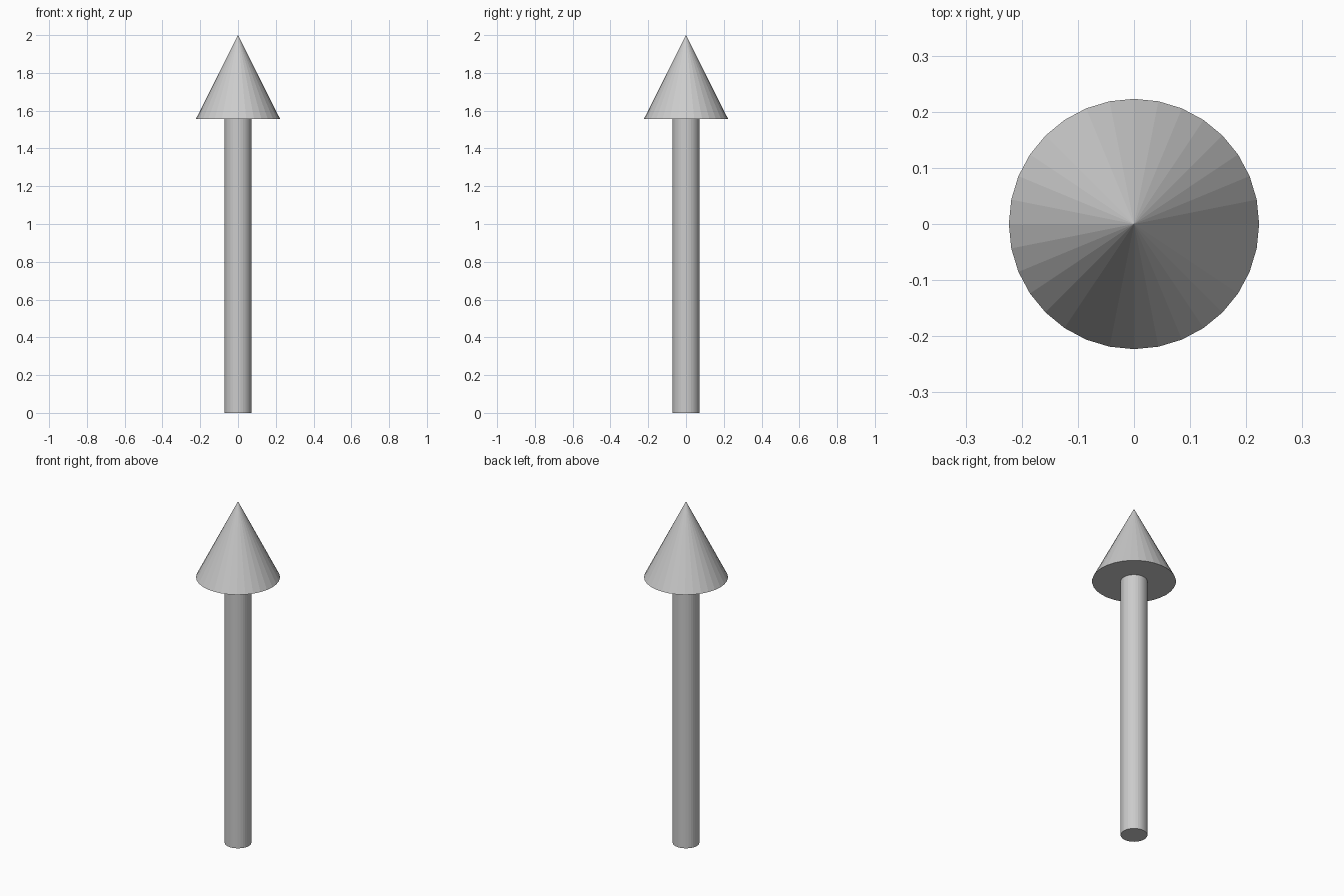
import bpy

if "Cube" in bpy.data.objects:
    bpy.data.objects.remove(bpy.data.objects["Cube"])

SIDES = 32
HEIGHT = 2.0
HEAD_BASE = 1.556

# Straight round shaft, standing on the ground
bpy.ops.mesh.primitive_cylinder_add(
    vertices=SIDES, radius=0.071, depth=HEAD_BASE,
    location=(0, 0, HEAD_BASE / 2))
bpy.context.object.name = "arrow_shaft"

# Faceted conical head with a closed underside
bpy.ops.mesh.primitive_cone_add(
    vertices=SIDES, radius1=0.223, radius2=0, depth=HEIGHT - HEAD_BASE,
    location=(0, 0, (HEIGHT + HEAD_BASE) / 2))
bpy.context.object.name = "arrow_head"
